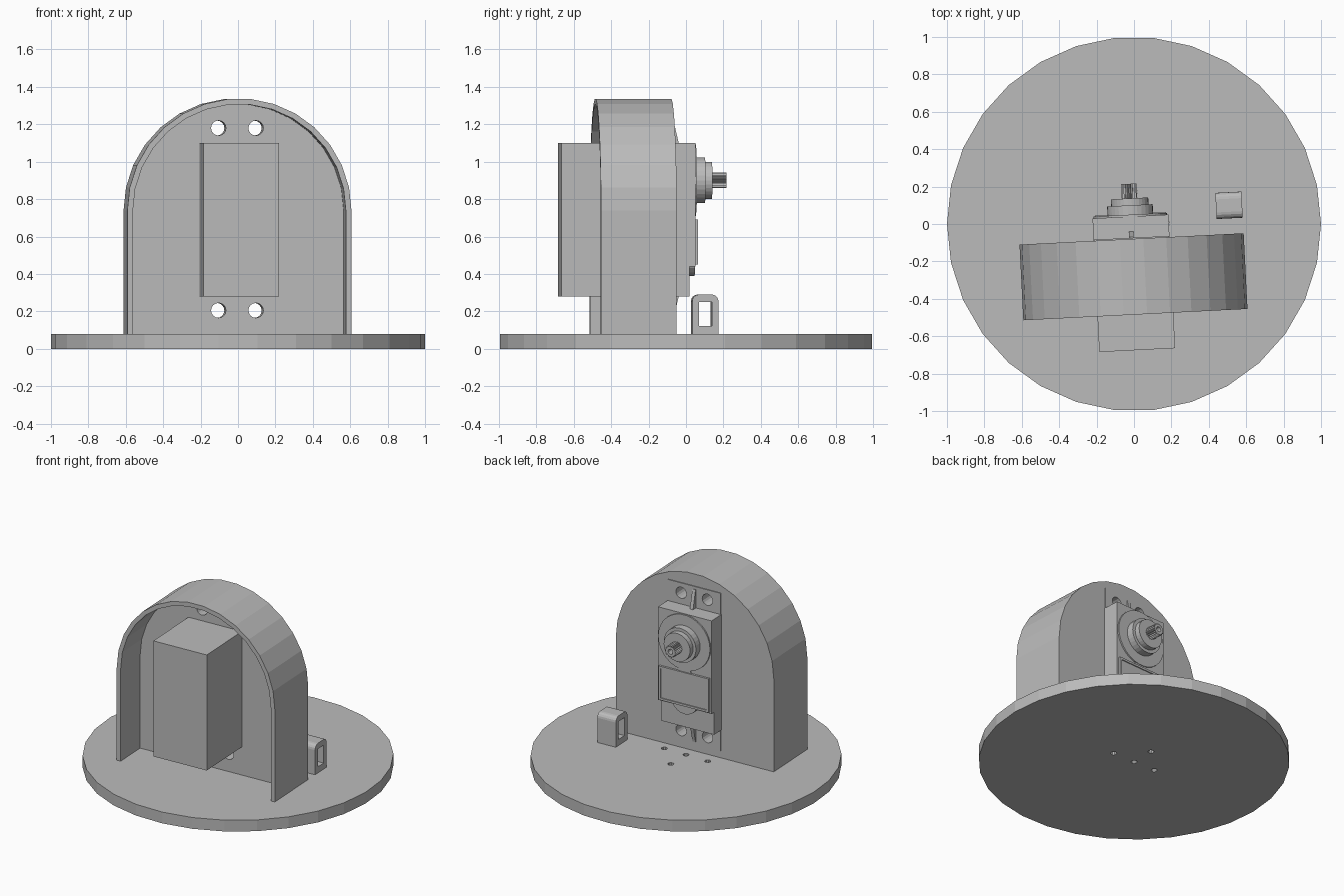
import bpy, bmesh, math
from mathutils import Matrix

if "Cube" in bpy.data.objects:
    bpy.data.objects.remove(bpy.data.objects["Cube"])

grey = bpy.data.materials.new("plain grey")
grey.diffuse_color = (0.5, 0.5, 0.5, 1)
grey.use_nodes = True
grey.node_tree.nodes["Principled BSDF"].inputs["Base Color"].default_value = grey.diffuse_color

TILT = Matrix.Rotation(math.radians(2.9), 4, 'Z')
SERVO = Matrix.Translation((-0.017, 0, 0)) @ TILT   # frame of the tilted assembly


def add_prism(bm, pts, axis, a, b):
    """Extrude a closed 2D profile along an axis from a to b."""
    def place(p, t):
        return {'x': (t, p[0], p[1]), 'y': (p[0], t, p[1]), 'z': (p[0], p[1], t)}[axis]
    lo = [bm.verts.new(place(p, a)) for p in pts]
    hi = [bm.verts.new(place(p, b)) for p in pts]
    bm.faces.new(lo)
    bm.faces.new(hi)
    for i in range(len(pts)):
        j = (i + 1) % len(pts)
        bm.faces.new((lo[i], lo[j], hi[j], hi[i]))


def build(name, parts, matrix=SERVO, cutter=False):
    """One object from a list of (profile, axis, start, end) prisms."""
    bm = bmesh.new()
    for p in parts:
        add_prism(bm, *p)
    bmesh.ops.recalc_face_normals(bm, faces=bm.faces[:])
    me = bpy.data.meshes.new(name)
    bm.to_mesh(me)
    bm.free()
    me.materials.append(grey)
    ob = bpy.data.objects.new(name, me)
    bpy.context.collection.objects.link(ob)
    ob.matrix_world = matrix
    if cutter:
        ob.hide_render = True
        ob.hide_set(True)
        ob.display_type = 'WIRE'
    return ob


def cut(ob, cutter):
    m = ob.modifiers.new("cut", 'BOOLEAN')
    m.operation = 'DIFFERENCE'
    m.solver = 'EXACT'
    m.object = cutter


def circle(r, n, cx=0, cy=0):
    return [(cx + r * math.cos(2 * math.pi * i / n), cy + r * math.sin(2 * math.pi * i / n))
            for i in range(n)]


def rect(x0, x1, z0, z1):
    return [(x0, z0), (x1, z0), (x1, z1), (x0, z1)]


def arch(r, z0, zc):
    """Upright arch: straight legs with a half round top."""
    arc = [(r * math.cos(math.pi * i / 15), zc + r * math.sin(math.pi * i / 15)) for i in range(16)]
    return [(r, z0)] + arc + [(-r, z0)]


# Round base with a centre hole and three screw holes
flat = Matrix.Identity(4)
base = build("base_disc", [(circle(1, 30), 'z', 0, 0.08)], flat)
base_holes = build("base_hole_cutter",
                   [(circle(0.02, 10, x, y), 'z', -0.1, 0.2)
                    for x, y in ((0, 0), (0.17, 0), (-0.17, 0), (0, 0.17))], flat, True)
cut(base, base_holes)

# Arched housing, hollow at the front, thick back wall
housing = build("arched_housing", [(arch(0.6, 0.08, 0.738), 'y', -0.485, -0.08)])
hollow = build("housing_hollow_cutter", [(arch(0.57, -0.05, 0.738), 'y', -0.6, -0.25)], SERVO, True)
screw_holes = build("screw_hole_cutter",
                    [(circle(0.04, 16, x, z), 'y', -0.6, 0.1)
                     for x in (-0.1, 0.1) for z in (0.205, 1.18)], SERVO, True)
cut(housing, hollow)
cut(housing, screw_holes)

# Motor mounting flange with screw holes and stiffening ribs
flange = build("motor_flange", [(rect(-0.2, 0.2, 0.13, 1.25), 'y', -0.1, -0.074)])
cut(flange, screw_holes)
build("flange_ribs", [([(-0.08, 0.69 + s * 0.39), (-0.035, 0.69 + s * 0.39), (-0.07, 0.69 + s * 0.54),
                        (-0.08, 0.69 + s * 0.54)], 'x', -0.012, 0.012) for s in (-1, 1)])

# Motor body and its lid
build("motor_body", [(rect(-0.203, 0.203, 0.28, 1.10), 'y', -0.675, 0.008)])
build("motor_lid", [(rect(-0.203, 0.203, 0.44, 1.10), 'y', 0.0, 0.04)])
build("lid_round_bosses", [(circle(0.197, 30, 0, 0.9), 'y', 0.0, 0.05),
                           (circle(0.1, 20, 0, 0.49), 'y', 0.0, 0.045),
                           (circle(0.05, 16, 0, 0.69), 'y', 0.0, 0.046)])

# Raised panel frame with a recessed middle
build("panel_frame", [(rect(-0.19, 0.19, 0.45, 0.69), 'y', 0.03, 0.048),
                      (rect(-0.19, 0.19, 0.45, 0.465), 'y', 0.03, 0.055),
                      (rect(-0.19, 0.19, 0.675, 0.69), 'y', 0.03, 0.055),
                      (rect(-0.19, -0.175, 0.465, 0.675), 'y', 0.03, 0.055),
                      (rect(0.175, 0.19, 0.465, 0.675), 'y', 0.03, 0.055)])

# Stepped output collar
build("output_collar", [(circle(0.122, 30, 0, 0.9), 'y', 0.03, 0.1)])
build("output_bearing", [(circle(0.1, 30, 0, 0.9), 'y', 0.09, 0.137)])

# Toothed shaft with a screw hole in its end
teeth = [((0.042 if i % 2 else 0.034) * math.cos(math.pi * i / 20),
          0.9 + (0.042 if i % 2 else 0.034) * math.sin(math.pi * i / 20)) for i in range(40)]
shaft = build("toothed_shaft", [(teeth, 'y', 0.12, 0.215)])
shaft_hole = build("shaft_hole_cutter", [(circle(0.018, 12, 0, 0.9), 'y', 0.15, 0.3)], SERVO, True)
cut(shaft, shaft_hole)

# Small cable loop with rounded top corners
r = 0.035
prof = [(-0.07, 0.08), (0.07, 0.08)]
for cx, start in ((0.035, 0), (-0.035, 90)):
    for k in range(5):
        a = math.radians(start + 22.5 * k)
        prof.append((cx + r * math.cos(a), 0.255 + r * math.sin(a)))
LOOP = Matrix.Translation((0.508, 0.1, 0)) @ TILT
loop = build("cable_loop", [(prof, 'x', -0.07, 0.07)], LOOP)
loop_hole = build("cable_loop_cutter", [(rect(-0.035, 0.035, 0.122, 0.25), 'x', -0.2, 0.2)], LOOP, True)
cut(loop, loop_hole)
